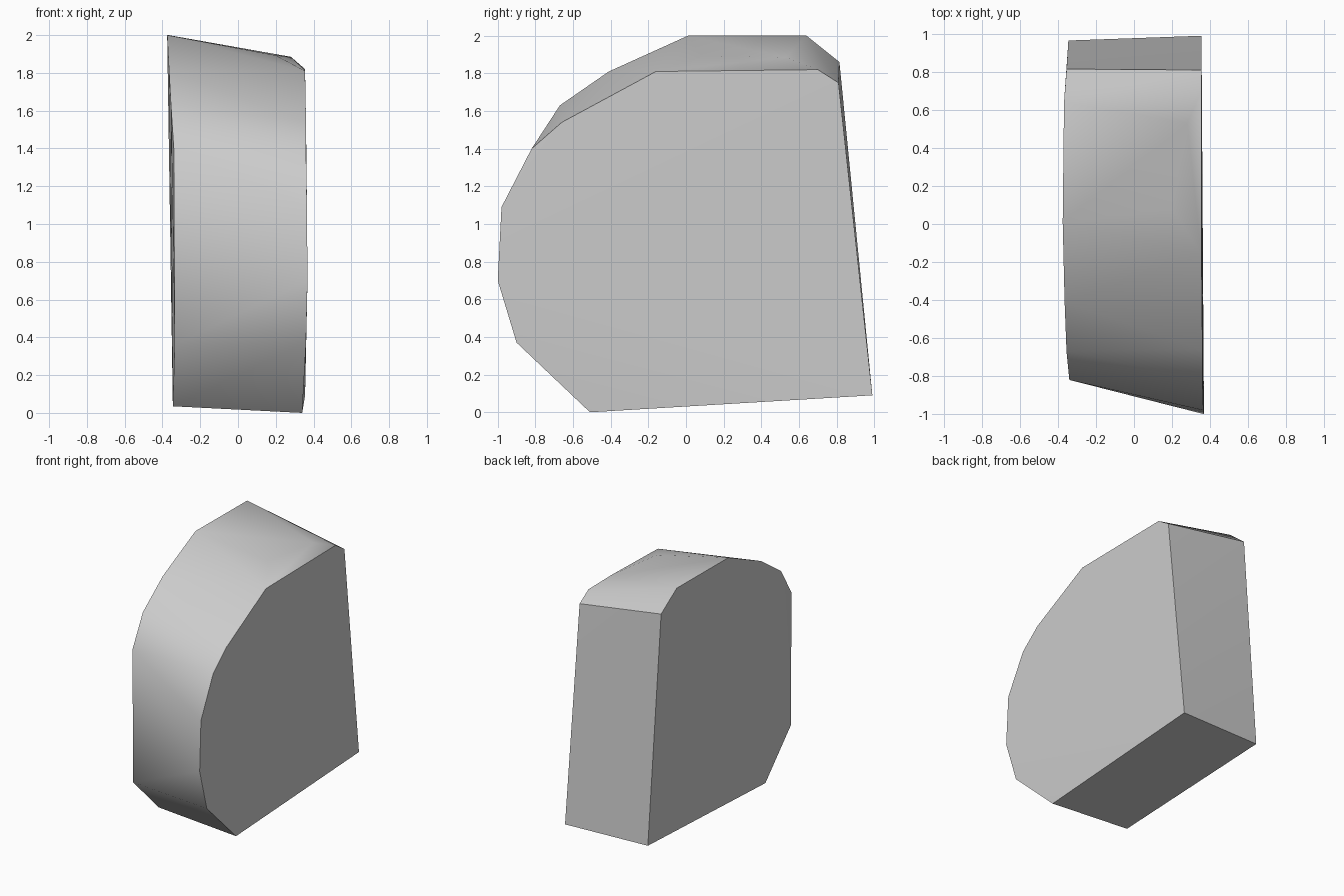
import bpy, bmesh, math

if "Cube" in bpy.data.objects:
    bpy.data.objects.remove(bpy.data.objects["Cube"], do_unlink=True)

# Plain grey
grey = bpy.data.materials.new("light_grey")
grey.use_nodes = True
grey.diffuse_color = (0.6, 0.6, 0.6, 1)
grey.node_tree.nodes["Principled BSDF"].inputs["Base Color"].default_value = grey.diffuse_color

# Corner outline of the larger, left side
left_side = [
    (.355, .99, .09), (.34, -.51, 0), (.36, -.9, .37), (.368, -1, .7),
    (.365, -.98, 1.09), (.36, -.82, 1.4), (.36, -.66, 1.54),
    (.355, -.16, 1.81), (.355, .7, 1.82), (.355, .81, 1.75),
]
# Corner outline of the narrower, taller right side
right_side = [
    (-.345, .965, .1), (-.345, -.49, .035), (-.335, -.82, .36),
    (-.34, -.82, 1.4), (-.355, -.67, 1.63), (-.365, -.41, 1.81),
    (-.375, .01, 2), (-.368, .64, 2), (-.355, .815, 1.86),
]
# Chamfer along the upper left edge
chamfer = [(.2, .08, 1.893), (.28, .53, 1.885)]

# Wrap the outlines into one convex slab
bm = bmesh.new()
for point in left_side + right_side + chamfer:
    bm.verts.new(point)
hull = bmesh.ops.convex_hull(bm, input=bm.verts)
loose = set(hull["geom_interior"]) | set(hull["geom_unused"])
bmesh.ops.delete(bm, geom=[v for v in loose if isinstance(v, bmesh.types.BMVert)], context="VERTS")
bmesh.ops.recalc_face_normals(bm, faces=bm.faces)
mesh = bpy.data.meshes.new("rounded_slab")
bm.to_mesh(mesh)
bm.free()
mesh.materials.append(grey)

slab = bpy.data.objects.new("rounded_slab", mesh)
bpy.context.collection.objects.link(slab)
bpy.ops.object.select_all(action="DESELECT")
slab.select_set(True)
bpy.context.view_layer.objects.active = slab
bpy.ops.object.shade_smooth_by_angle(angle=math.radians(40))
